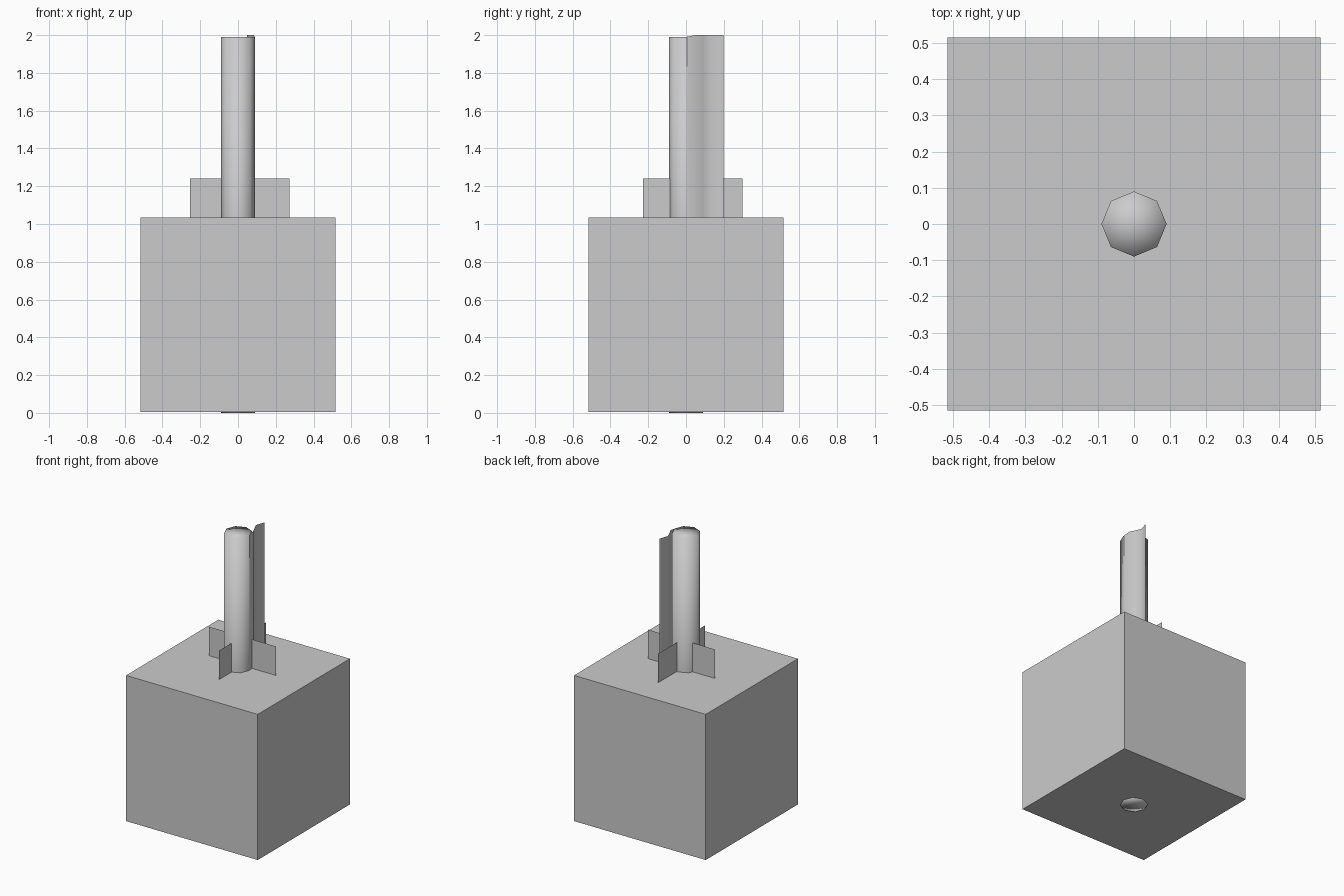
import bpy

default_cube = bpy.data.objects.get("Cube")
if default_cube:
    bpy.data.objects.remove(default_cube, do_unlink=True)

grey = bpy.data.materials.new("plain_grey")
grey.use_nodes = True
grey.diffuse_color = (0.6, 0.6, 0.6, 1)
grey.node_tree.nodes["Principled BSDF"].inputs["Base Color"].default_value = (0.6, 0.6, 0.6, 1)


def finish(obj, name, smooth=False):
    obj.name = name
    obj.data.name = name
    obj.data.materials.append(grey)
    obj.data.shade_smooth() if smooth else obj.data.shade_flat()
    return obj


def vertical_sheet(name, path, bottom, top, smooth=False):
    """Thin upright sheet that follows a plan path; each path point is x, y."""
    count = len(path)
    verts = [(x, y, z) for z in (bottom, top) for x, y in path]
    faces = [(i, i + 1, i + 1 + count, i + count) for i in range(count - 1)]
    mesh = bpy.data.meshes.new(name)
    mesh.from_pydata(verts, [], faces)
    obj = bpy.data.objects.new(name, mesh)
    bpy.context.collection.objects.link(obj)
    return finish(obj, name, smooth)


# Block base
bpy.ops.mesh.primitive_cube_add(size=1.03, location=(0, 0, 0.52))
finish(bpy.context.object, "base_block")

# Eight-sided pole running through the block, smooth over its rims
bpy.ops.mesh.primitive_cylinder_add(vertices=8, radius=0.09, depth=1.99,
                                    end_fill_type='TRIFAN', location=(0, 0, 0.995))
finish(bpy.context.object, "pole", smooth=True)

# Crossed fins around the foot of the pole
fin_x, fin_y, half = 0.01, 0.035, 0.263
vertical_sheet("cross_fin", [(fin_x - half, fin_y), (fin_x + half, fin_y)], 1.03, 1.24)
vertical_sheet("long_fin", [(fin_x, fin_y - half), (fin_x, fin_y + half)], 1.03, 1.24)

# Wavy banner hanging along the back of the pole
banner_path = [(0.088, 0), (0.085, 0.05), (0.066, 0.09), (0.047, 0.135), (0.068, 0.198)]
banner = vertical_sheet("wavy_banner", banner_path, 0.01, 2.0, smooth=True)
banner.data.vertices[len(banner_path)].co.z = 1.99
